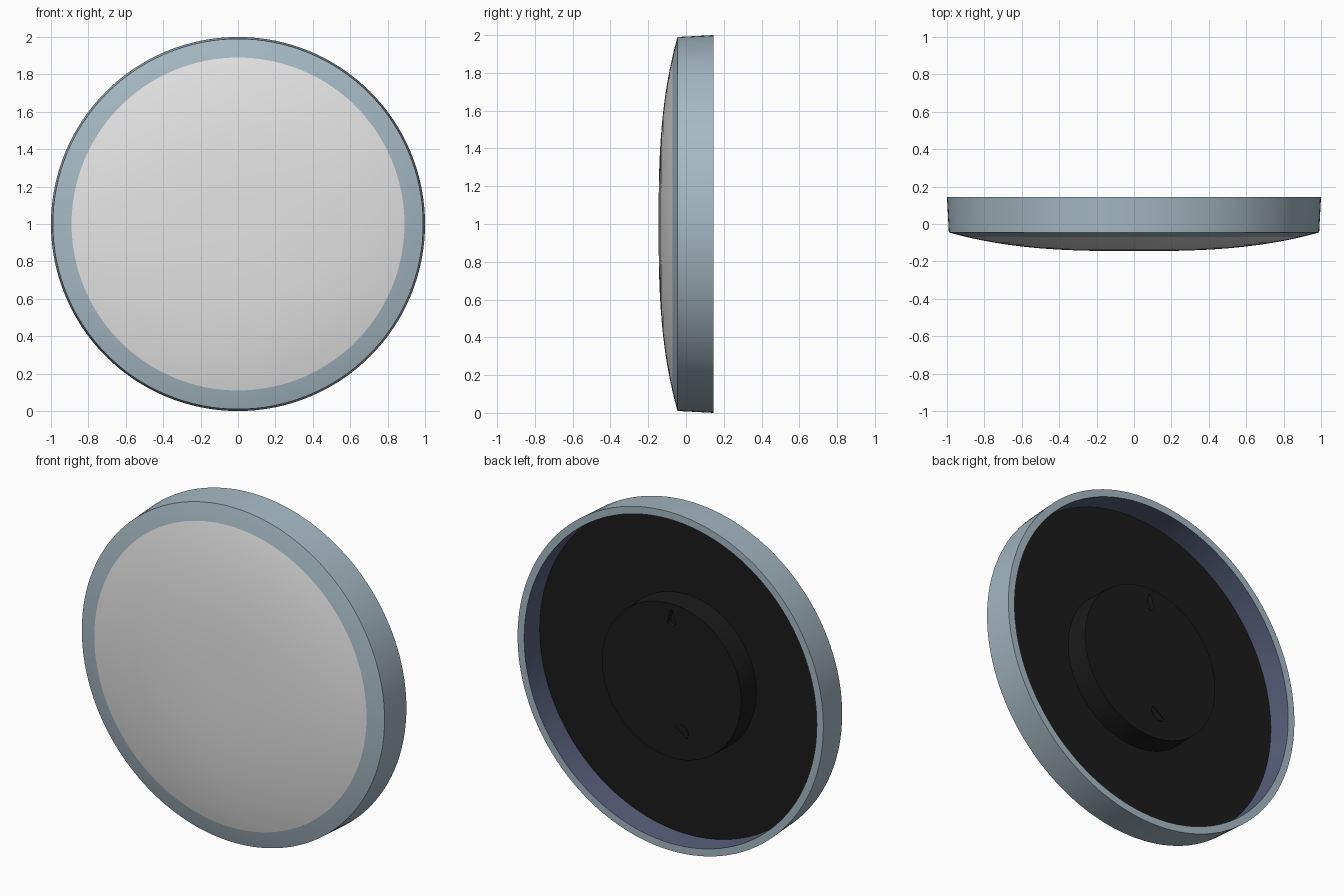
import bpy, bmesh, math
from mathutils import Matrix

if "Cube" in bpy.data.objects:
    bpy.data.objects.remove(bpy.data.objects["Cube"])

SIDES = 128
CZ = 1.0         # height of the disc axis
PLATE_Y = 0.0    # back plate
HUB_Y = 0.135    # face of the round housing


def mat(name, rgb):
    m = bpy.data.materials.new(name)
    m.diffuse_color = (*rgb, 1)
    m.use_nodes = True
    m.node_tree.nodes["Principled BSDF"].inputs["Base Color"].default_value = m.diffuse_color
    return m


BLUE = mat("blue_grey", (0.38, 0.485, 0.55))
WHITE = mat("pale_grey", (0.78, 0.78, 0.78))
NAVY = mat("inner_slate", (0.10, 0.12, 0.205))
BLACK = mat("black", (0.011, 0.011, 0.011))


def finish(name, bm, mats, smooth=True):
    bmesh.ops.recalc_face_normals(bm, faces=bm.faces)
    me = bpy.data.meshes.new(name)
    bm.to_mesh(me)
    bm.free()
    for m in mats:
        me.materials.append(m)
    ob = bpy.data.objects.new(name, me)
    bpy.context.collection.objects.link(ob)
    bpy.ops.object.select_all(action='DESELECT')
    ob.select_set(True)
    bpy.context.view_layer.objects.active = ob
    if smooth:
        bpy.ops.object.shade_smooth_by_angle(angle=math.radians(30))
    return ob


def lathe(name, profile, mats, rule=None, x=0.0, z=CZ, sides=SIDES):
    """Spin (radius, y) points about the y axis; rule picks a material per profile segment."""
    bm = bmesh.new()
    rings = []
    for r, y in profile:
        if r == 0:
            rings.append([bm.verts.new((x, y, z))] * sides)
        else:
            rings.append([bm.verts.new((x + r * math.cos(2 * math.pi * i / sides), y,
                                        z + r * math.sin(2 * math.pi * i / sides)))
                          for i in range(sides)])
    for s, (a, b) in enumerate(zip(rings, rings[1:])):
        for i in range(sides):
            j = (i + 1) % sides
            vs = list(dict.fromkeys((a[i], a[j], b[j], b[i])))
            f = bm.faces.new(vs)
            f.material_index = rule(s) if rule else 0
    return finish(name, bm, mats)


def dome_y(r):
    return -0.145 + 0.10 * (r / 0.99) ** 2.8


# Domed front: pale centre with a blue-grey border
radii = [0.89 * i / 12 for i in range(13)] + [0.89 + 0.025 * i for i in range(1, 5)]
lathe("domed_front", [(r, dome_y(r)) for r in radii], [WHITE, BLUE],
      rule=lambda s: 0 if s < 12 else 1)

# Rim: tapered outer wall, back lip and dark inner wall
lathe("rim", [(0.99, -0.045), (1.0, 0.145), (0.957, 0.145), (0.957, PLATE_Y - 0.01)],
      [BLUE, NAVY], rule=lambda s: 1 if s == 2 else 0)

# Back plate with the raised round housing
housing = lathe("back_housing", [(0, PLATE_Y - 0.01), (0.959, PLATE_Y - 0.01),
                                 (0.959, PLATE_Y), (0.46, PLATE_Y),
                                 (0.455, HUB_Y), (0, HUB_Y)], [BLACK])

# Keyhole hanger, cut into the housing: round bottom tapering to a narrow top
bm = bmesh.new()
arcs = [(0.026, 1.35, math.pi, 2 * math.pi), (0.008, 1.412, 0, math.pi)]
outline = [(r * math.cos(a0 + (a1 - a0) * i / 12), z + r * math.sin(a0 + (a1 - a0) * i / 12))
           for r, z, a0, a1 in arcs for i in range(13)]
face = bm.faces.new([bm.verts.new((x, HUB_Y - 0.03, z)) for x, z in outline])
ext = bmesh.ops.extrude_face_region(bm, geom=[face])
bmesh.ops.translate(bm, vec=(0, 0.06, 0),
                    verts=[v for v in ext["geom"] if isinstance(v, bmesh.types.BMVert)])
bm.faces.new([v for v in face.verts]) if not face.is_valid else None
cutter = finish("keyhole_cutter", bm, [BLACK], smooth=False)
cutter.hide_render = True
mod = housing.modifiers.new("keyhole", 'BOOLEAN')
mod.operation = 'DIFFERENCE'
mod.solver = 'EXACT'
mod.object = cutter
bpy.context.view_layer.objects.active = housing
bpy.ops.object.modifier_apply(modifier=mod.name)
bpy.data.objects.remove(cutter, do_unlink=True)

# Adjusting knob with a raised diagonal grip
KX, KZ = -0.06, 0.71
lathe("knob", [(0, HUB_Y - 0.005), (0.05, HUB_Y - 0.005), (0.05, HUB_Y + 0.004),
               (0, HUB_Y + 0.004)], [BLACK], x=KX, z=KZ, sides=32)
bm = bmesh.new()
bmesh.ops.create_cube(bm, size=1, matrix=Matrix.Translation((KX, HUB_Y + 0.005, KZ))
                      @ Matrix.Rotation(math.radians(-35), 4, 'Y')
                      @ Matrix.Diagonal((0.09, 0.008, 0.016, 1)))
finish("knob_grip", bm, [BLACK], smooth=False)
